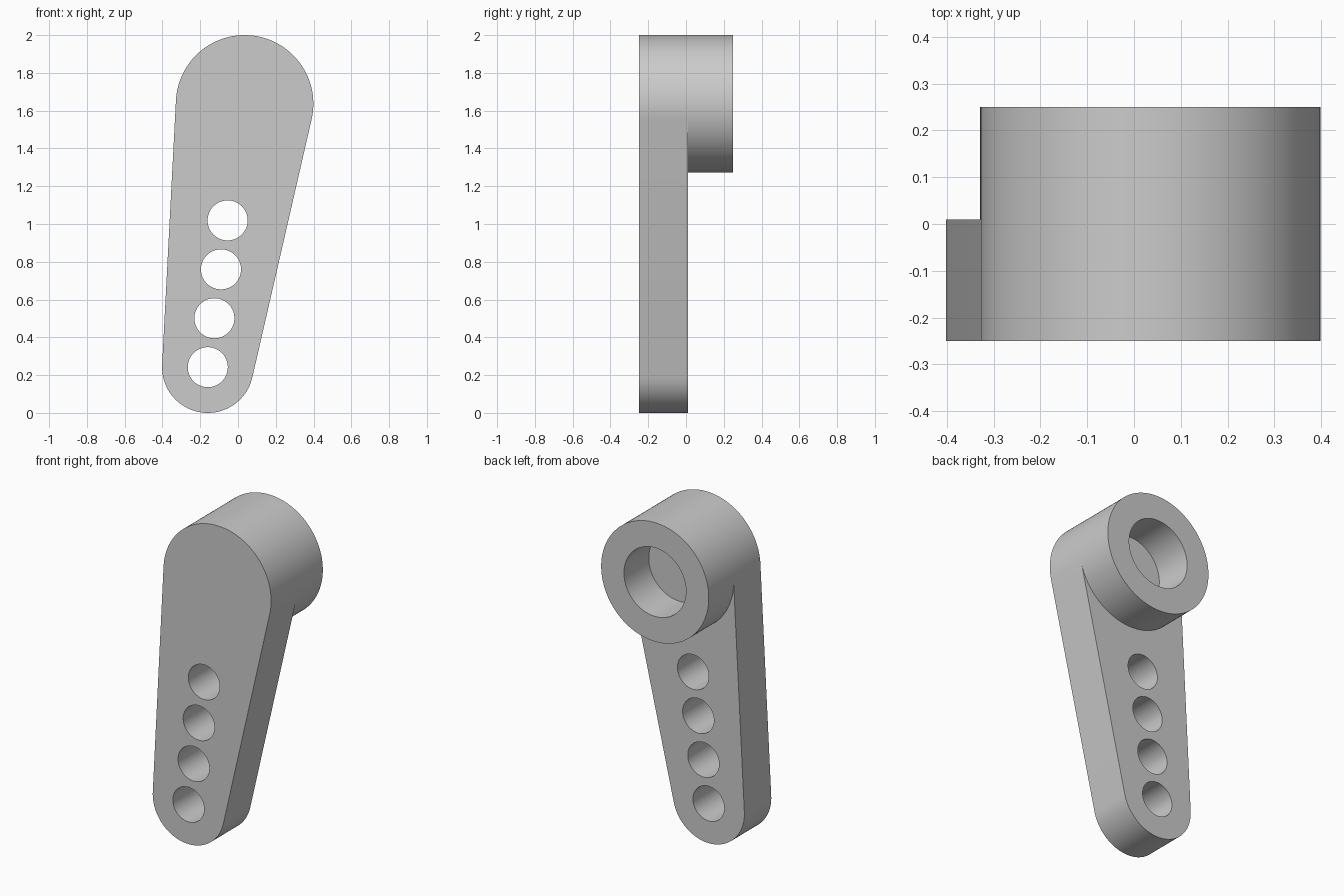
import bpy, bmesh
from math import pi, cos, sin, acos, atan2, hypot

if "Cube" in bpy.data.objects:
    bpy.data.objects.remove(bpy.data.objects["Cube"], do_unlink=True)

FRONT, ARM_BACK, BOSS_BACK = -0.25, 0.01, 0.25
HUB, HUB_R, BORE_R = (0.035, 1.636), 0.364, 0.21
TIP, TIP_R, HOLE_R = (-0.16, 0.242), 0.242, 0.106

grey = bpy.data.materials.new("plain grey")
grey.use_nodes = True
grey.diffuse_color = (0.6, 0.6, 0.6, 1)
grey.node_tree.nodes["Principled BSDF"].inputs["Base Color"].default_value = (0.6, 0.6, 0.6, 1)


def arc(centre, radius, start, end, steps):
    """Points along an arc in the xz plane, end point included."""
    angles = [start + (end - start) * i / steps for i in range(steps + 1)]
    return [(centre[0] + radius * cos(a), centre[1] + radius * sin(a)) for a in angles]


def circle(centre, radius, steps=64):
    return arc(centre, radius, 0, 2 * pi, steps)[:-1]


def plate(name, loops, y0, y1, open_front=False):
    """Extrude an outline with holes from y0 to y1."""
    bm = bmesh.new()
    edges = []
    for loop in loops:
        verts = [bm.verts.new((x, y0, z)) for x, z in loop]
        edges += [bm.edges.new((v, verts[i - 1])) for i, v in enumerate(verts)]
    bmesh.ops.triangle_fill(bm, edges=edges, use_beauty=True)
    front = bm.faces[:]
    extruded = bmesh.ops.extrude_face_region(bm, geom=front, use_keep_orig=True)["geom"]
    moved = [g for g in extruded if isinstance(g, bmesh.types.BMVert)]
    bmesh.ops.translate(bm, verts=moved, vec=(0, y1 - y0, 0))
    bmesh.ops.recalc_face_normals(bm, faces=bm.faces[:])
    if open_front:
        hidden = [f for f in bm.faces if all(abs(v.co.y - y0) < 1e-5 for v in f.verts)]
        bmesh.ops.delete(bm, geom=hidden, context="FACES")
    mesh = bpy.data.meshes.new(name)
    bm.to_mesh(mesh)
    bm.free()
    mesh.materials.append(grey)
    obj = bpy.data.objects.new(name, mesh)
    bpy.context.collection.objects.link(obj)
    bpy.ops.object.select_all(action="DESELECT")
    obj.select_set(True)
    bpy.context.view_layer.objects.active = obj
    bpy.ops.object.shade_smooth_by_angle(angle=pi / 6)
    return obj


# Tangent angles where the straight sides meet the two rounded ends
dx, dz = HUB[0] - TIP[0], HUB[1] - TIP[1]
axis = atan2(dz, dx)
spread = acos((TIP_R - HUB_R) / hypot(dx, dz))
first, last = axis - spread, axis + spread
hub_arc = arc(HUB, HUB_R, first, last, 64)

# Tapered arm with a row of four through holes
outline = hub_arc + arc(TIP, TIP_R, last, first + 2 * pi, 48)
holes = [circle((TIP[0] + 0.035 * i, TIP[1] + 0.259 * i), HOLE_R) for i in range(4)]
plate("lever_arm", [outline] + holes, FRONT, ARM_BACK)

# Round boss on the back, its bore ending at the arm
rim = hub_arc + arc(HUB, HUB_R, last, first + 2 * pi, 56)[1:-1]
plate("hub_boss", [rim, circle(HUB, BORE_R)], ARM_BACK, BOSS_BACK, open_front=True)
